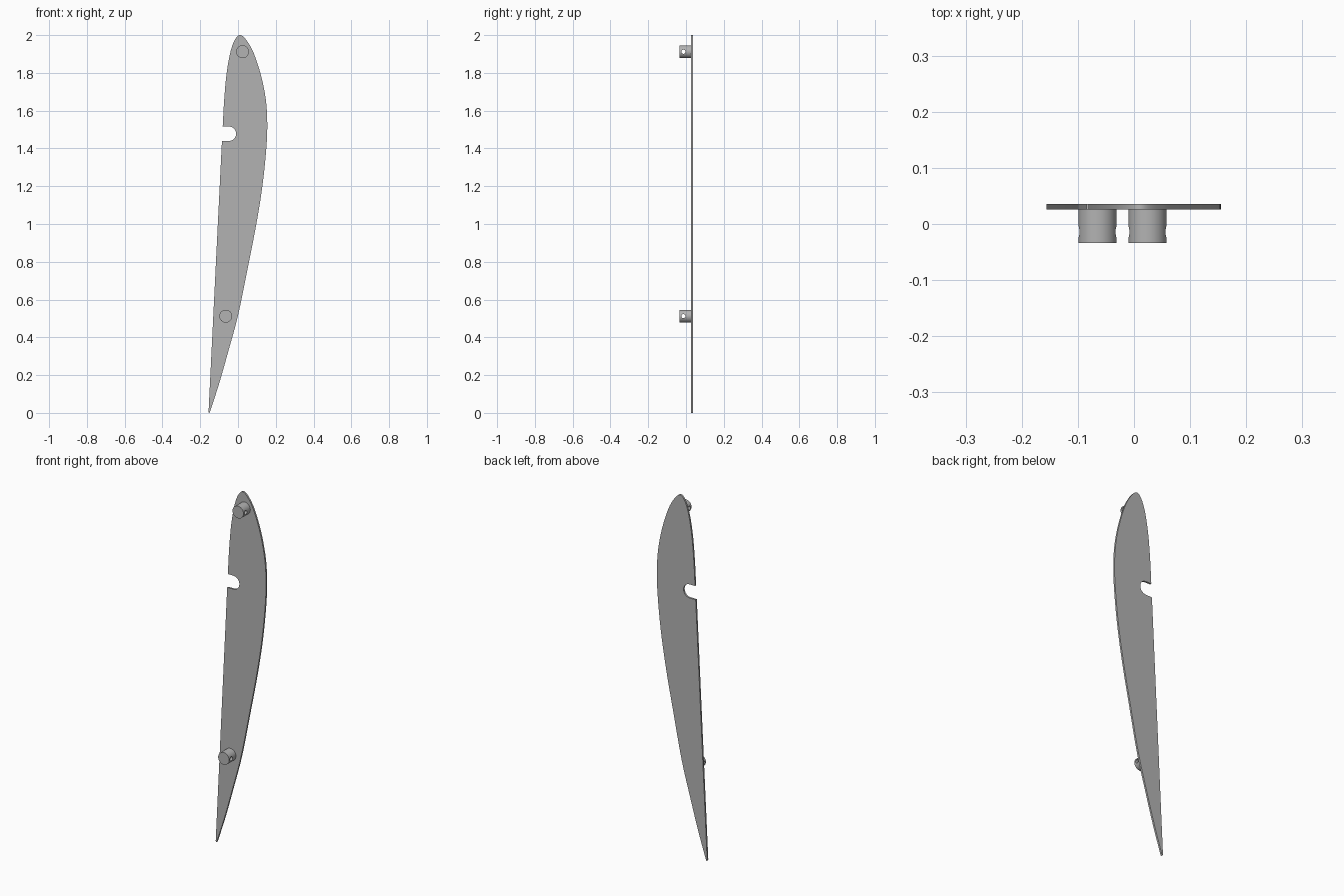
import bpy, bmesh, math
from mathutils import Vector, Matrix

cube = bpy.data.objects.get("Cube")
if cube:
    bpy.data.objects.remove(cube, do_unlink=True)

grey = bpy.data.materials.new("plain grey")
grey.use_nodes = True
colour = (0.45, 0.45, 0.45, 1)
grey.diffuse_color = colour
grey.node_tree.nodes["Principled BSDF"].inputs["Base Color"].default_value = colour

FRONT, BACK = 0.026, 0.036   # plate faces along y


def add_object(name, bm):
    bmesh.ops.recalc_face_normals(bm, faces=bm.faces)
    mesh = bpy.data.meshes.new(name)
    bm.to_mesh(mesh)
    bm.free()
    mesh.materials.append(grey)
    obj = bpy.data.objects.new(name, mesh)
    bpy.context.collection.objects.link(obj)
    return obj


def smooth(obj):
    bpy.ops.object.select_all(action='DESELECT')
    obj.select_set(True)
    bpy.context.view_layer.objects.active = obj
    bpy.ops.object.shade_smooth_by_angle(angle=math.radians(30))


def spline(points, steps=6):
    """Smooth curve through all the points."""
    p = [Vector(q) for q in points]
    p = [2 * p[0] - p[1]] + p + [2 * p[-1] - p[-2]]
    out = []
    for a, b, c, d in zip(p, p[1:], p[2:], p[3:]):
        for i in range(steps):
            t = i / steps
            out.append(0.5 * (2 * b + (c - a) * t + (2 * a - 5 * b + 4 * c - d) * t * t
                              + (3 * b - a - 3 * c + d) * t ** 3))
    return out + [p[-2]]


# Aerofoil plate: curved edge from the tail round the nose to the slot
edge = [(-0.15, 0), (-0.1, 0.155), (-0.053, 0.32), (0.001, 0.52), (0.052, 0.77),
        (0.097, 1.0), (0.129, 1.2), (0.149, 1.39), (0.155, 1.53), (0.147, 1.66),
        (0.121, 1.79), (0.083, 1.905), (0.047, 1.97), (0.014, 2.0), (-0.014, 1.98),
        (-0.039, 1.915), (-0.06, 1.8), (-0.073, 1.66), (-0.081, 1.516)]
outline = spline(edge)

# Round-ended slot cut into the straight edge
slot_x, slot_z, slot_r = -0.048, 1.478, 0.038
for i in range(25):
    a = math.pi / 2 - math.pi * i / 24
    outline.append(Vector((slot_x + slot_r * math.cos(a), slot_z + slot_r * math.sin(a))))
outline += [Vector((-0.085, slot_z - slot_r)), Vector((-0.156, 0.004)), Vector((-0.154, 0))]

bm = bmesh.new()
face = bm.faces.new([bm.verts.new((p.x, FRONT, p.y)) for p in outline])
side = bmesh.ops.extrude_face_region(bm, geom=[face])
moved = [v for v in side["geom"] if isinstance(v, bmesh.types.BMVert)]
bmesh.ops.translate(bm, verts=moved, vec=(0, BACK - FRONT, 0))
smooth(add_object("aerofoil_plate", bm))


def cylinder(name, radius, length, centre, axis, sides):
    bm = bmesh.new()
    turn = Matrix.Rotation(math.pi / 2, 4, axis)
    bmesh.ops.create_cone(bm, cap_ends=True, segments=sides, radius1=radius, radius2=radius,
                          depth=length, matrix=Matrix.Translation(centre) @ turn)
    return add_object(name, bm)


# Two pegs on the front face, each drilled crosswise
for name, x, z in (("upper_peg", 0.024, 1.912), ("lower_peg", -0.065, 0.512)):
    peg = cylinder(name, 0.034, 0.06, (x, -0.004, z), 'X', 48)
    drill = cylinder(name + "_drill", 0.011, 0.2, (x, -0.014, z), 'Y', 24)
    drill.hide_render = True
    drill.hide_set(True)
    cut = peg.modifiers.new("cross hole", 'BOOLEAN')
    cut.operation = 'DIFFERENCE'
    cut.solver = 'EXACT'
    cut.object = drill
    smooth(peg)
